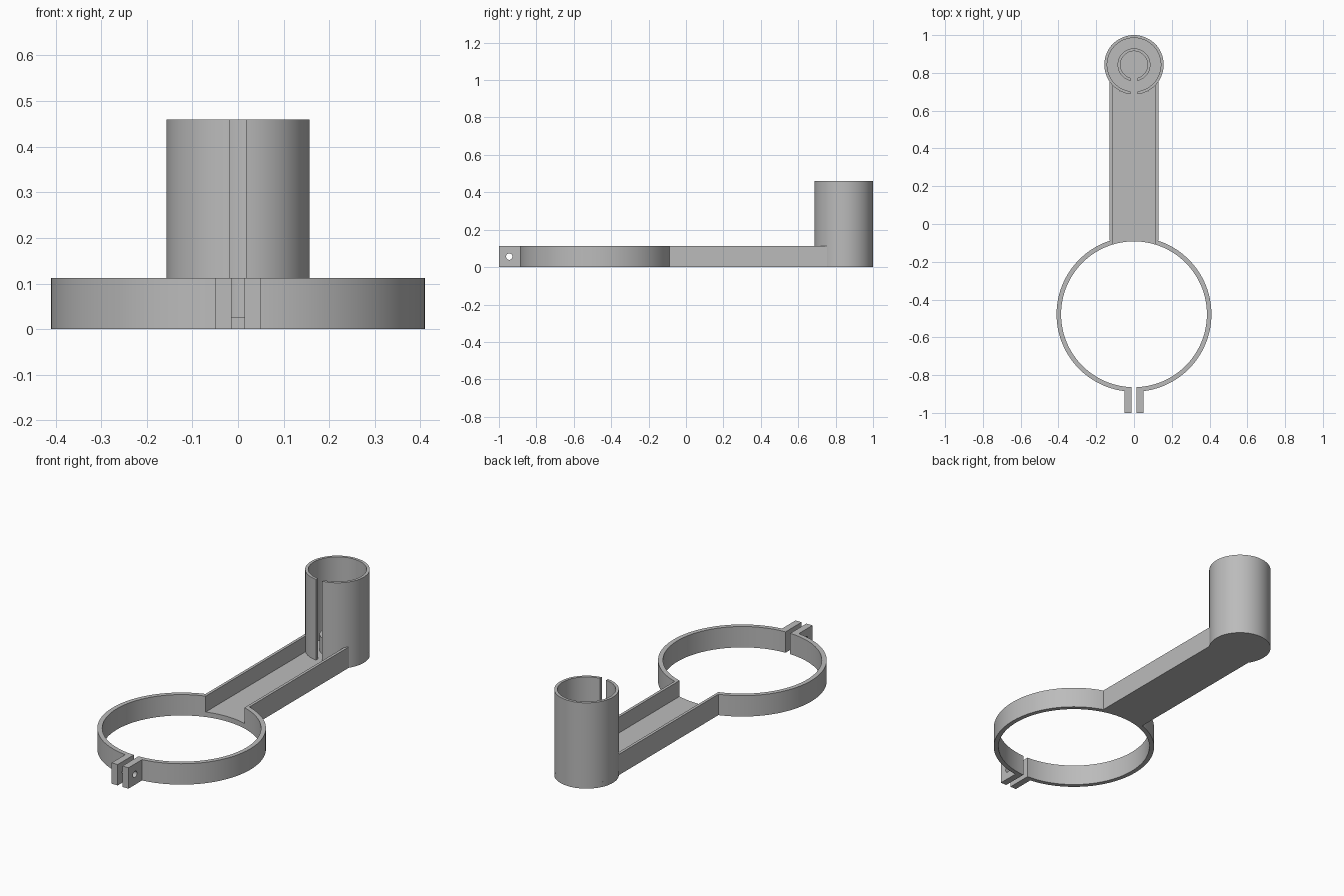
import bpy, bmesh, math

if "Cube" in bpy.data.objects:
    bpy.data.objects.remove(bpy.data.objects["Cube"])

HEIGHT, FLOOR = 0.112, 0.027            # clamp height, floor thickness
RING_Y, RING_R, RING_IN = -0.478, 0.41, 0.386
CUP_Y, CUP_R, CUP_IN, CUP_TOP = 0.843, 0.157, 0.142, 0.46
ARM, ARM_IN = 0.13, 0.115               # half widths of the channel arm
GAP, SLOT = 0.014, 0.018                # half widths of clamp gap and cup slot

grey = bpy.data.materials.new("plain grey")
grey.diffuse_color = (0.5, 0.5, 0.5, 1)
grey.use_nodes = True
grey.node_tree.nodes["Principled BSDF"].inputs["Base Color"].default_value = grey.diffuse_color


def prism(name, outline, z0, z1):
    """Extrude a flat outline upwards."""
    bm = bmesh.new()
    face = bm.faces.new([bm.verts.new((x, y, z0)) for x, y in outline])
    top = bmesh.ops.extrude_face_region(bm, geom=[face])["geom"]
    bmesh.ops.translate(bm, vec=(0, 0, z1 - z0),
                        verts=[v for v in top if isinstance(v, bmesh.types.BMVert)])
    bmesh.ops.recalc_face_normals(bm, faces=bm.faces)
    mesh = bpy.data.meshes.new(name)
    bm.to_mesh(mesh)
    bm.free()
    mesh.materials.append(grey)
    ob = bpy.data.objects.new(name, mesh)
    bpy.context.collection.objects.link(ob)
    bpy.ops.object.select_all(action='DESELECT')
    ob.select_set(True)
    bpy.context.view_layer.objects.active = ob
    bpy.ops.object.shade_smooth_by_angle(angle=math.radians(30))
    return ob


def arc(cy, r, a0, a1, n):
    return [(r * math.cos(a0 + (a1 - a0) * i / n), cy + r * math.sin(a0 + (a1 - a0) * i / n))
            for i in range(n + 1)]


def slotted_tube(name, r_out, r_in, z0, z1):
    """Tube around the cup axis with a parallel slot facing the front."""
    def side(r):
        a = math.asin(SLOT / r)
        return arc(CUP_Y, r, -math.pi / 2 + a, 1.5 * math.pi - a, 72)
    return prism(name, side(r_out) + side(r_in)[::-1], z0, z1)


def half_ring(r):
    return arc(RING_Y, r, -math.pi / 2 + math.asin(GAP / r),
               math.pi / 2 - math.asin(ARM_IN / r), 60)


def ring_back(x, r):
    return RING_Y + math.sqrt(r * r - x * x)


def cup_front(x):
    return CUP_Y - math.sqrt(CUP_R ** 2 - x * x)


for s, label in ((1, "right"), (-1, "left")):
    def flip(points):
        return [(s * x, y) for x, y in points]

    # half of the clamp ring, open at the tabs and at the arm
    prism("clamp_ring_" + label, flip(half_ring(RING_R) + half_ring(RING_IN)[::-1]), 0, HEIGHT)
    # side wall of the arm
    prism("arm_wall_" + label,
          flip([(ARM_IN, ring_back(ARM_IN, RING_R)), (ARM, ring_back(ARM, RING_R)),
                (ARM, cup_front(ARM)), (ARM_IN, cup_front(ARM_IN))]), 0, HEIGHT)
    # clamp tab with a bolt hole
    tab = prism("clamp_tab_" + label,
                flip([(GAP, -1), (0.05, -1), (0.05, -0.884), (GAP, -0.884)]), 0, HEIGHT)
    bpy.ops.mesh.primitive_cylinder_add(vertices=32, radius=0.017, depth=0.2,
                                        location=(s * 0.03, -0.945, HEIGHT / 2),
                                        rotation=(0, math.pi / 2, 0))
    cutter = bpy.context.object
    cutter.name = "hole_cutter"
    cutter.hide_render = True
    cut = tab.modifiers.new("bolt hole", 'BOOLEAN')
    cut.operation, cut.solver, cut.object = 'DIFFERENCE', 'EXACT', cutter
    bpy.context.view_layer.objects.active = tab
    bpy.ops.object.modifier_apply(modifier=cut.name)
    bpy.data.objects.remove(cutter)

# arm floor between the ring opening and the cup
xs = [ARM_IN * (i / 12 - 1) for i in range(25)]
prism("arm_floor", [(x, ring_back(x, RING_IN)) for x in xs]
      + [(x, cup_front(x)) for x in reversed(xs)], 0, FLOOR)

# slotted cup with its base and a short inner collar
prism("cup_base", arc(CUP_Y, CUP_R, 0, 2 * math.pi, 72)[:-1], 0, FLOOR)
slotted_tube("cup_wall", CUP_R, CUP_IN, FLOOR, CUP_TOP)
slotted_tube("inner_collar", 0.087, 0.072, FLOOR, HEIGHT)
